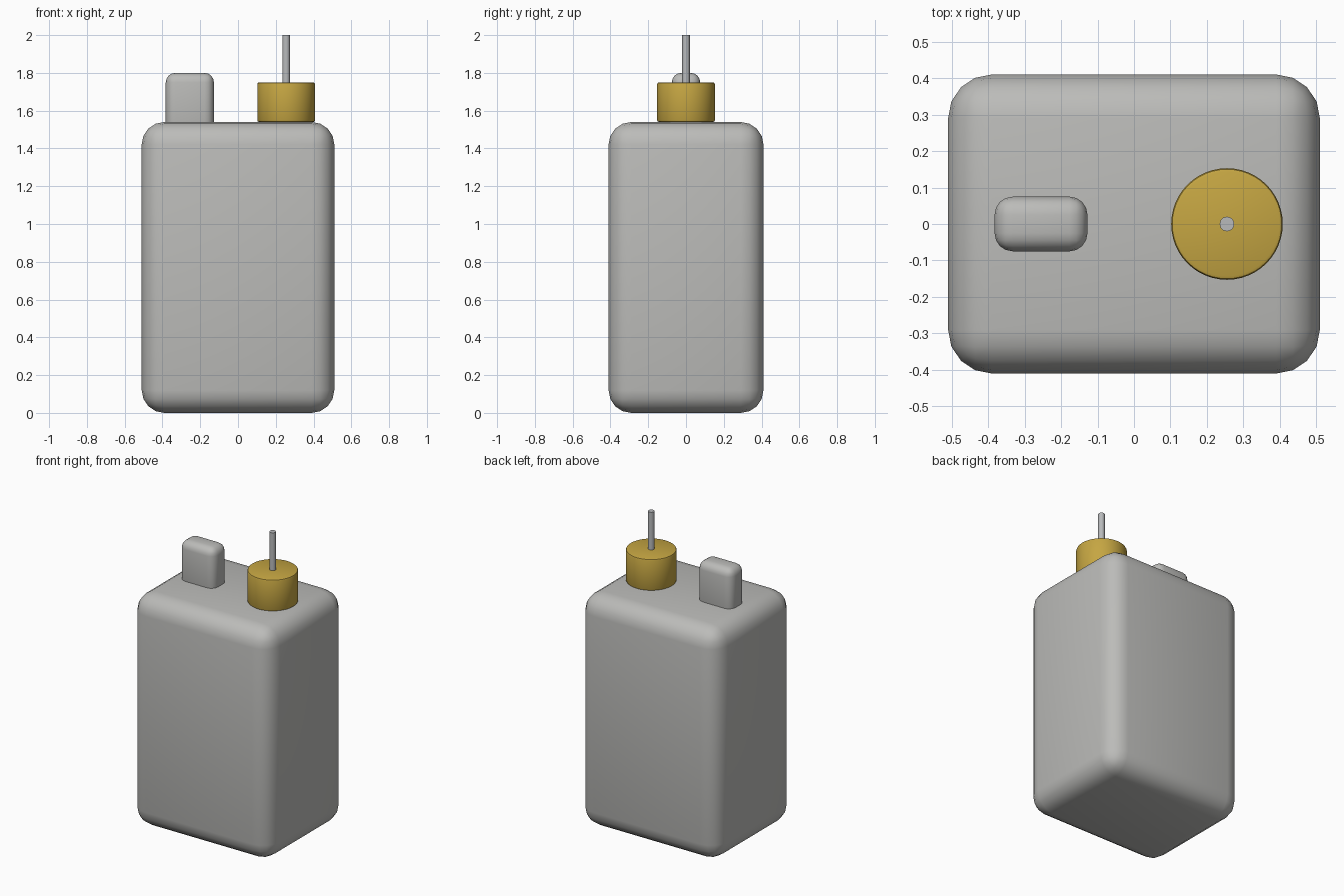
import bpy
import math

if "Cube" in bpy.data.objects:
    bpy.data.objects.remove(bpy.data.objects["Cube"], do_unlink=True)


def make_material(name, rgb):
    mat = bpy.data.materials.new(name)
    mat.use_nodes = True
    mat.diffuse_color = (*rgb, 1)
    mat.node_tree.nodes["Principled BSDF"].inputs["Base Color"].default_value = (*rgb, 1)
    return mat


def finish(name, mat, bevel=0, segments=4, angle=30):
    """Name, colour, round and smooth the active object."""
    obj = bpy.context.object
    obj.name = obj.data.name = name
    obj.data.materials.append(mat)
    if bevel:
        mod = obj.modifiers.new("rounding", "BEVEL")
        mod.width = bevel
        mod.segments = segments
        bpy.ops.object.modifier_apply(modifier=mod.name)
    bpy.ops.object.shade_smooth_by_angle(angle=math.radians(angle))
    return obj


def rounded_box(name, mat, x, size, bottom, top, bevel):
    bpy.ops.mesh.primitive_cube_add(size=1, location=(x, 0, (bottom + top) / 2))
    bpy.context.object.scale = (*size, top - bottom)
    bpy.ops.object.transform_apply(location=False, rotation=False, scale=True)
    return finish(name, mat, bevel)


def upright_cylinder(name, mat, x, radius, bottom, top, sides, bevel=0):
    bpy.ops.mesh.primitive_cylinder_add(vertices=sides, radius=radius, depth=top - bottom,
                                        location=(x, 0, (bottom + top) / 2))
    return finish(name, mat, bevel, 2)


casing = make_material("casing grey", (0.50, 0.50, 0.485))
brass = make_material("brass", (0.56, 0.38, 0.055))
steel = make_material("steel grey", (0.48, 0.49, 0.50))

# Tall case with softened edges
rounded_box("body", casing, 0, (1.02, 0.82), 0, 1.54, 0.12)

# Tab on the right of the lid, sunk into the case
rounded_box("top_tab", casing, -0.255, (0.255, 0.15), 1.48, 1.80, 0.05)

# Brass cap with a thin rod through its centre
upright_cylinder("cap", brass, 0.255, 0.153, 1.54, 1.75, 48, 0.01)
upright_cylinder("rod", steel, 0.255, 0.02, 1.70, 2.0, 24)
